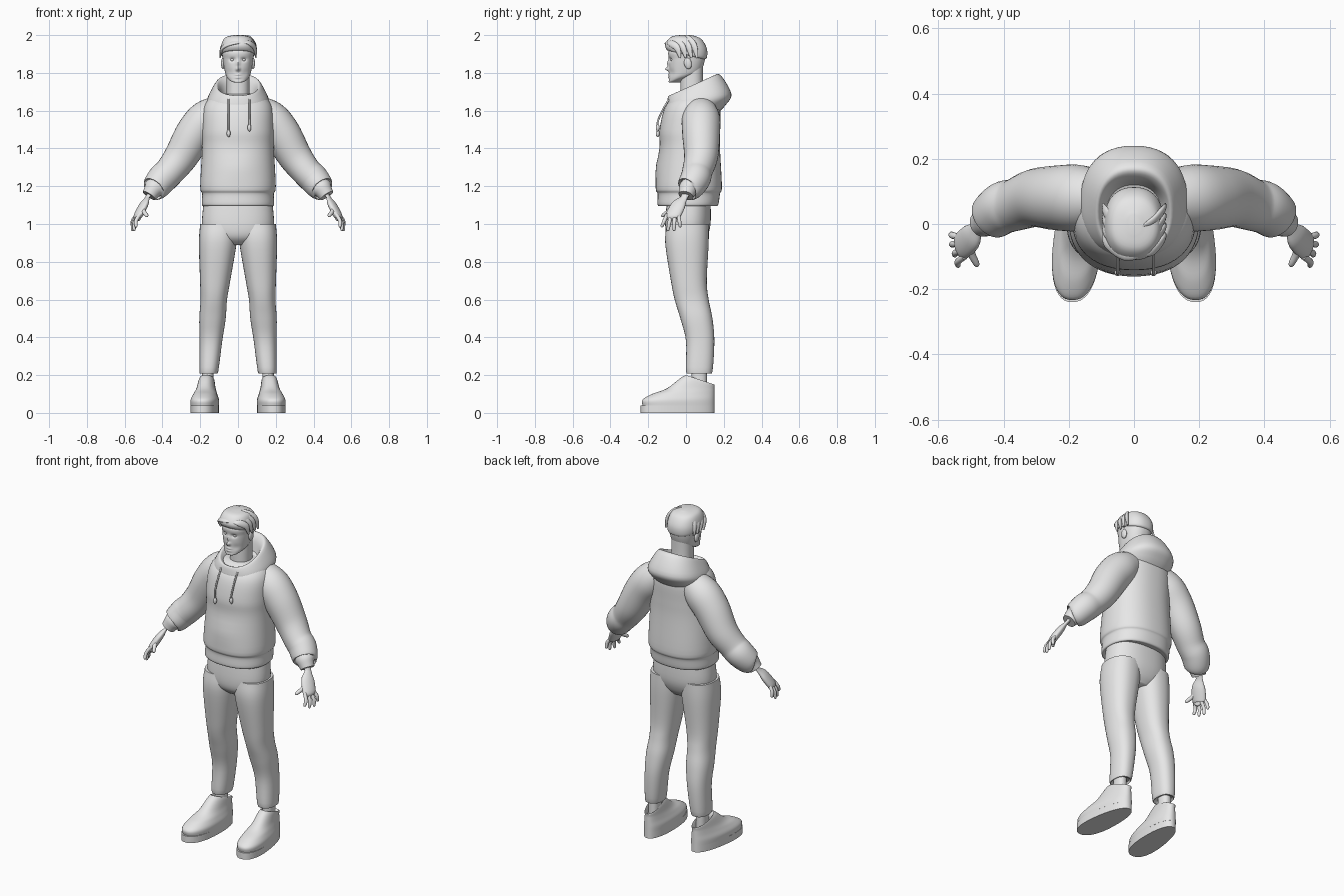
import bpy, bmesh, math
from mathutils import Vector, Matrix

if "Cube" in bpy.data.objects:
    bpy.data.objects.remove(bpy.data.objects["Cube"], do_unlink=True)

grey = bpy.data.materials.new("plain grey")
grey.use_nodes = True
grey.diffuse_color = (.8, .8, .8, 1)
grey.node_tree.nodes["Principled BSDF"].inputs["Base Color"].default_value = grey.diffuse_color


def finish(name, bm, mirror):
    """Turn a bmesh into a smooth shaded object, optionally mirrored left to right."""
    bmesh.ops.recalc_face_normals(bm, faces=bm.faces)
    mesh = bpy.data.meshes.new(name)
    bm.to_mesh(mesh)
    bm.free()
    mesh.materials.append(grey)
    mesh.polygons.foreach_set("use_smooth", [True] * len(mesh.polygons))
    mesh.set_sharp_from_angle(angle=math.radians(50))
    ob = bpy.data.objects.new(name, mesh)
    bpy.context.scene.collection.objects.link(ob)
    if mirror:
        modifier = ob.modifiers.new("mirror", "MIRROR")
        modifier.use_mirror_merge = False


def smooth_rows(rows, steps):
    """Spline through rows of section parameters."""
    out, last = [], len(rows) - 1
    for i in range(last):
        before, start, end, after = (rows[max(0, min(last, i + k))] for k in (-1, 0, 1, 2))
        for s in range(steps):
            t = s / steps
            out.append([b + t / 2 * (c - a + t * (2 * a - 5 * b + 4 * c - d + t * (3 * (b - c) + d - a)))
                        for a, b, c, d in zip(before, start, end, after)])
    return out + [list(rows[last])]


def skin(name, rings, mirror=False, warp=None):
    """Bridge rings of points into a closed skin."""
    bm = bmesh.new()
    loops = [[bm.verts.new(warp(p) if warp else p) for p in ring] for ring in rings]
    for lower, upper in zip(loops, loops[1:]):
        for j in range(len(lower)):
            bm.faces.new((lower[j - 1], lower[j], upper[j], upper[j - 1]))
    bm.faces.new(loops[0])
    bm.faces.new(loops[-1])
    finish(name, bm, mirror)


def oval(sides, power=2):
    """Points of a rounded unit outline."""
    for j in range(sides):
        angle = math.tau * j / sides
        c, s = math.cos(angle), math.sin(angle)
        yield math.copysign(abs(c) ** (2 / power), c), math.copysign(abs(s) ** (2 / power), s)


def stack(name, rows, sides=48, steps=5, power=2.3, mirror=False, warp=None,
          centre=lambda y, z: 0, taper=0):
    """Stacked ovals; row = half width, front y, back y, front z and, if tilted, back z."""
    rows = [row if len(row) == 5 else (*row, row[-1]) for row in rows]
    rings = []
    for half, front, back, z_front, z_back in smooth_rows(rows, steps):
        ring = []
        for u, v in oval(sides, power):
            t = (v + 1) / 2
            y = front + (back - front) * t
            z = z_front + (z_back - z_front) * t
            ring.append(Vector((centre(y, z) + u * half * (1 - taper * y), y, z)))
        rings.append(ring)
    skin(name, rings, mirror, warp)


def tube(name, rows, sides=24, wide=(0, 1, 0), flat=1, mirror=False):
    """Ovals along a path; row = x, y, z, radius."""
    rows = smooth_rows(rows, 5)
    points = [Vector(row[:3]) for row in rows]
    rings = []
    for i, centre in enumerate(points):
        ahead, behind = points[min(i + 1, len(points) - 1)], points[max(i - 1, 0)]
        along = (ahead - behind).normalized()
        side = Vector(wide)
        side = (side - along * side.dot(along)).normalized() * rows[i][3]
        up = along.cross(side) * flat
        rings.append([centre + side * c + up * s for c, s in oval(sides)])
    skin(name, rings, mirror)


def ball(name, place, size, tilt=0, mirror=True):
    """Stretched sphere."""
    bm = bmesh.new()
    matrix = Matrix.Translation(place) @ Matrix.Rotation(tilt, 4, "X") @ Matrix.Diagonal((*size, 1))
    bmesh.ops.create_uvsphere(bm, u_segments=20, v_segments=14, radius=1, matrix=matrix)
    finish(name, bm, mirror)


def bumps(spots, limit):
    """Push the front in or out with soft spots: x, z, width, height, depth."""
    def warp(p):
        if p.y < limit:
            p.y += sum(depth * math.exp(-((abs(p.x) - x) / width) ** 2 - ((p.z - z) / height) ** 2)
                       for x, z, width, height, depth in spots)
        return p
    return warp


# Hooded top: body with hem band and a soft front pocket
pocket = bumps([(0, 1.3, .1, .06, -.01)], -.08)
stack("hoodie_body", [
    (.17, -.13, .15, 1.1), (.19, -.15, .17, 1.1), (.19, -.15, .18, 1.16), (.2, -.16, .19, 1.2),
    (.19, -.14, .18, 1.4), (.19, -.14, .18, 1.5), (.18, -.11, .18, 1.62), (.13, -.05, .15, 1.68),
    (.05, 0, .1, 1.69)], sides=64, warp=pocket)

# Sleeves, bunched above the cuff
tube("sleeves", [
    (.07, .08, 1.62, .07), (.16, .08, 1.56, .1), (.23, .08, 1.48, .1), (.3, .08, 1.36, .09),
    (.36, .06, 1.28, .08), (.4, .05, 1.24, .08), (.44, .02, 1.19, .07), (.45, .01, 1.18, .05),
    (.47, 0, 1.15, .04)], sides=32, mirror=True)

# Hood lying on the back, open round the neck
stack("hood", [
    (.13, -.07, .16, 1.6, 1.58), (.16, -.1, .21, 1.62, 1.63), (.16, -.1, .24, 1.65, 1.69),
    (.12, -.09, .18, 1.68, 1.79), (.1, -.07, .14, 1.67, 1.77), (.08, -.04, .12, 1.64, 1.7)])

# Drawstrings with end tips
for side, x, end in (("right", -.05, 1.48), ("left", .06, 1.51)):
    path = ((-.09, 1.66), (-.12, 1.61), (-.15, 1.54), (-.15, end))
    tube(side + "_drawstring", [(x, y, z, .005) for y, z in path], sides=10, wide=(1, 0, 0))
    ball(side + "_drawstring_tip", (x, -.15, end), (.01, .01, .02), mirror=False)

# Trousers
stack("trouser_seat", [(.18, -.1, .13, 1.13), (.19, -.11, .13, 1), (.16, -.1, .11, .93),
                       (.08, -.06, .08, .89)])
stack("trouser_legs", [
    (.1, -.1, .12, 1), (.1, -.11, .12, .9), (.08, -.08, .11, .7), (.07, -.06, .12, .6),
    (.07, -.03, .14, .5), (.06, 0, .15, .38), (.05, 0, .14, .22), (.04, .02, .12, .22)],
    mirror=True, centre=lambda y, z: .17 - .07 * z)

# Ankles and shoes, toes turned out a little
shoe = dict(mirror=True, centre=lambda y, z: .17 - .08 * y, taper=.7)
stack("ankles", [(.03, .03, .11, .08), (.03, .03, .11, .25)], mirror=True, centre=lambda y, z: .16)
stack("shoe_soles", [(.07, -.24, .15, 0), (.07, -.24, .15, .04)], steps=1, **shoe)
stack("shoe_uppers", [
    (.07, -.23, .15, .04), (.07, -.23, .15, .07), (.06, -.18, .15, .1), (.05, -.1, .15, .13),
    (.04, 0, .15, .2, .15), (.03, .02, .12, .13)], **shoe)

# Hands: palm, thumb and a fan of four fingers
across = (-.2, -1, -.2)
tube("palms", [(.46, 0, 1.17, .03), (.48, -.01, 1.14, .02), (.5, -.04, 1.1, .04),
               (.53, -.07, 1.04, .04), (.53, -.07, 1.03, .02)], wide=across, flat=.5, mirror=True)


def finger(name, root, tip, radius):
    root, tip = Vector(root), Vector(tip)
    knuckle = (root + tip) / 2 + Vector((.01, 0, 0))
    shape = ((root, 1), (knuckle, 1), (knuckle.lerp(tip, .8), .8), (tip, .3))
    tube(name, [(*p, radius * k) for p, k in shape], sides=14, wide=across, mirror=True)


finger("thumbs", (.5, -.04, 1.1), (.48, -.13, 1.04), .012)
for k, name in enumerate(("index", "middle", "ring", "little")):
    finger(name + "_fingers", (.52 + k / 200, -.1 + k / 50, 1.05),
           (.54 + min(k, 2) / 100, -.13 + k / 30, .96 + (k - 1.5) ** 2 / 100), .01)

# Neck and head with modelled face: nose, bridge, sockets, lips, cheeks
stack("neck", [(.06, -.03, .1, 1.63), (.06, -.03, .09, 1.74), (.06, -.03, .09, 1.85)])
face = [(0, 1.82, .01, .01, -.02), (0, 1.85, .01, .02, -.01), (.03, 1.87, .015, .01, .01),
        (0, 1.79, .015, .005, -.005), (0, 1.775, .015, .005, -.005), (.04, 1.8, .02, .02, .005)]
stack("head", [
    (.02, -.07, -.03, 1.75), (.04, -.09, 0, 1.75, 1.77), (.06, -.09, .05, 1.77, 1.79),
    (.07, -.09, .08, 1.81), (.08, -.09, .1, 1.87), (.08, -.09, .1, 1.92), (.03, -.03, .04, 1.98)],
    sides=96, steps=12, warp=bumps(face, -.03))
ball("eyes", (.03, -.07, 1.87), (.012, .012, .01))
ball("ears", (.08, .01, 1.85), (.01, .02, .03), tilt=.2)

# Hair: cap and locks swept both ways from a side parting
stack("hair_cap", [
    (.08, -.08, .09, 1.92, 1.87), (.09, -.1, .11, 1.92, 1.88), (.09, -.11, .11, 1.95, 1.93),
    (.07, -.08, .08, 1.99, 1.98), (.02, -.03, .03, 2)])
for side, reach in (("right", -.095), ("left", .095)):
    for k in range(4):
        rows = []
        for t in (0, .3, .7, 1):
            x = .03 + (reach - .03) * math.sin(t * math.pi / 2)
            y = -.1 * math.sqrt(1 - (x / .1) ** 2) + .03 * k
            z = 1.96 - .08 * t ** 3 + .012 * k * (1 - t)
            rows.append((x, y, z, .02 * math.sin(math.pi * (.1 + .8 * t))))
        tube(f"{side}_lock_{k + 1}", rows, sides=16, wide=(.3, 1, .5), flat=.5)
